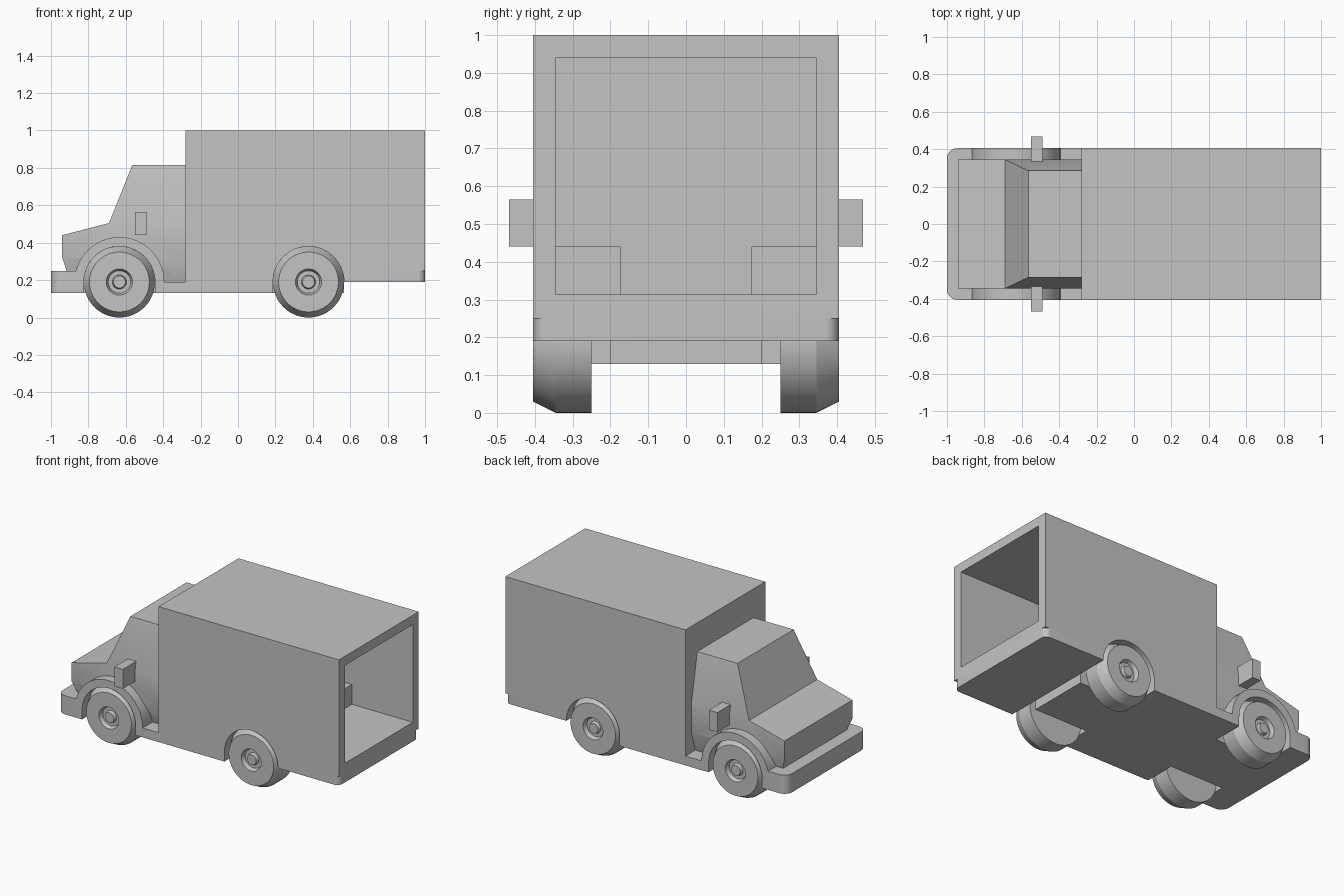
import bpy, bmesh
from math import sin, cos, pi
from mathutils import Vector

if "Cube" in bpy.data.objects:
    bpy.data.objects.remove(bpy.data.objects["Cube"])

GREY = (0.55, 0.55, 0.55, 1)
paint = bpy.data.materials.new("plain grey")
paint.use_nodes = True
paint.diffuse_color = GREY
paint.node_tree.nodes["Principled BSDF"].inputs["Base Color"].default_value = GREY

HALF = 0.405            # half width of the body
CAB = 0.345             # half width of the cab
REAR = -0.28            # where cab meets cargo box
AXLES = (-0.634, 0.377)
HUB_Z, WELL = 0.19, 0.19


def finish(bm, name):
    bmesh.ops.recalc_face_normals(bm, faces=bm.faces)
    mesh = bpy.data.meshes.new(name)
    bm.to_mesh(mesh)
    bm.free()
    mesh.materials.append(paint)
    obj = bpy.data.objects.new(name, mesh)
    bpy.context.collection.objects.link(obj)
    return obj


def prism_mesh(points, y0, y1):
    """Extrude an (x, z) outline along y."""
    bm = bmesh.new()
    face = bm.faces.new([bm.verts.new((x, y0, z)) for x, z in points])
    out = bmesh.ops.extrude_face_region(bm, geom=[face])["geom"]
    bmesh.ops.translate(bm, vec=(0, y1 - y0, 0),
                        verts=[g for g in out if isinstance(g, bmesh.types.BMVert)])
    return bm


def box_mesh(x0, x1, y0, y1, z0, z1):
    return prism_mesh([(x0, z0), (x1, z0), (x1, z1), (x0, z1)], y0, y1)


def round_corners(bm, x, radius):
    """Round the upright edges standing at the given x."""
    edges = [e for e in bm.edges if all(abs(v.co.x - x) < 1e-4 for v in e.verts)
             and abs(e.verts[0].co.y - e.verts[1].co.y) < 1e-4]
    bmesh.ops.bevel(bm, geom=edges, offset=radius, segments=8, profile=0.5, affect='EDGES')
    return bm


def arch(x, radius, bottom):
    """Half circle over an axle with straight legs."""
    n = 32
    top = [(x + radius * cos(pi * i / n), HUB_Z + radius * sin(pi * i / n)) for i in range(n + 1)]
    return [(x + radius, bottom)] + top + [(x - radius, bottom)]


def activate(obj):
    bpy.ops.object.select_all(action='DESELECT')
    obj.select_set(True)
    bpy.context.view_layer.objects.active = obj


def cut(obj, cutters):
    activate(obj)
    for cutter in cutters:
        mod = obj.modifiers.new("cut", 'BOOLEAN')
        mod.operation = 'DIFFERENCE'
        mod.solver = 'EXACT'
        mod.object = cutter
        bpy.ops.object.modifier_apply(modifier=mod.name)


def smooth(obj):
    activate(obj)
    bpy.ops.object.shade_smooth_by_angle(angle=0.45)


# Chassis and bumper
chassis = finish(box_mesh(-0.7, 0.567, -HALF, HALF, 0.13, 0.19), "chassis")
bumper = finish(round_corners(box_mesh(-1, -0.65, -HALF, HALF, 0.13, 0.25), -1, 0.055),
                "front_bumper")
fenders = finish(prism_mesh(arch(AXLES[0], 0.24, 0.15), -HALF, HALF), "front_fenders")

# Cab: side profile, narrowed at the roof and below the belt
bm = prism_mesh([(-0.895, 0.19), (-0.94, 0.32), (-0.94, 0.44), (-0.69, 0.505),
                 (-0.565, 0.815), (REAR, 0.815), (REAR, 0.19)], -CAB, CAB)
for z in (0.32, 0.505):
    bmesh.ops.bisect_plane(bm, geom=bm.verts[:] + bm.edges[:] + bm.faces[:], dist=1e-4,
                           plane_co=(0, 0, z), plane_no=(0, 0, 1))
for v in bm.verts:
    if v.co.z > 0.8:
        v.co.y *= 0.285 / CAB
    elif v.co.z < 0.25:
        v.co.y *= 0.305 / CAB
cab = finish(bm, "cab")

# Cargo box, open at the back, over a sill with rounded rear corners
cargo = finish(box_mesh(REAR, 1, -HALF, HALF, 0.25, 1), "cargo_box")
sill = finish(round_corners(box_mesh(REAR, 1, -HALF, HALF, 0.19, 0.25), 1, 0.037), "cargo_sill")
cavity = finish(box_mesh(-0.22, 1.1, -CAB, CAB, 0.313, 0.94), "cavity_cutter")
cut(cargo, [cavity])

# Wheel housings inside the cargo box
housings = []
for side, label in ((1, "left"), (-1, "right")):
    y0, y1 = sorted((side * 0.173, side * 0.38))
    housings.append(finish(box_mesh(0.187, 0.567, y0, y1, 0.28, 0.44), label + "_wheel_housing"))

# Wheel wells
wells = []
for x in AXLES:
    for y0, y1 in ((0.2, 0.5), (-0.5, -0.2)):
        wells.append(finish(prism_mesh(arch(x, WELL, 0.0), y0, y1), "well_cutter"))
for part in [chassis, bumper, fenders, cab]:
    cut(part, wells[:2])
for part in [chassis, cargo, sill] + housings:
    cut(part, wells[2:])
for part in [chassis, bumper, fenders, cab, cargo, sill] + housings:
    smooth(part)
for helper in wells + [cavity]:
    bpy.data.objects.remove(helper)

# Wheels: tyre, recessed rim and hub cap spun from one profile (radius, offset)
PROFILE = [(0, 0.25), (0.19, 0.25), (0.19, 0.345), (0.16, HALF), (0.07, HALF),
           (0.06, 0.38), (0.038, 0.38), (0.032, 0.4), (0, 0.4)]
for x, place in zip(AXLES, ("front", "rear")):
    for side, label in ((1, "left"), (-1, "right")):
        bm = bmesh.new()
        verts = [bm.verts.new((r, side * y, 0)) for r, y in PROFILE]
        edges = [bm.edges.new(pair) for pair in zip(verts, verts[1:])]
        bmesh.ops.spin(bm, geom=verts + edges, cent=(0, 0, 0), axis=(0, 1, 0),
                       angle=2 * pi, steps=48, use_merge=True)
        bmesh.ops.remove_doubles(bm, verts=bm.verts, dist=1e-4)
        bmesh.ops.translate(bm, verts=bm.verts, vec=Vector((x, 0, HUB_Z)))
        smooth(finish(bm, f"{place}_{label}_wheel"))

# Mirrors
for side, label in ((1, "left"), (-1, "right")):
    y0, y1 = sorted((side * 0.33, side * 0.468))
    finish(box_mesh(-0.55, -0.49, y0, y1, 0.44, 0.565), label + "_mirror")
